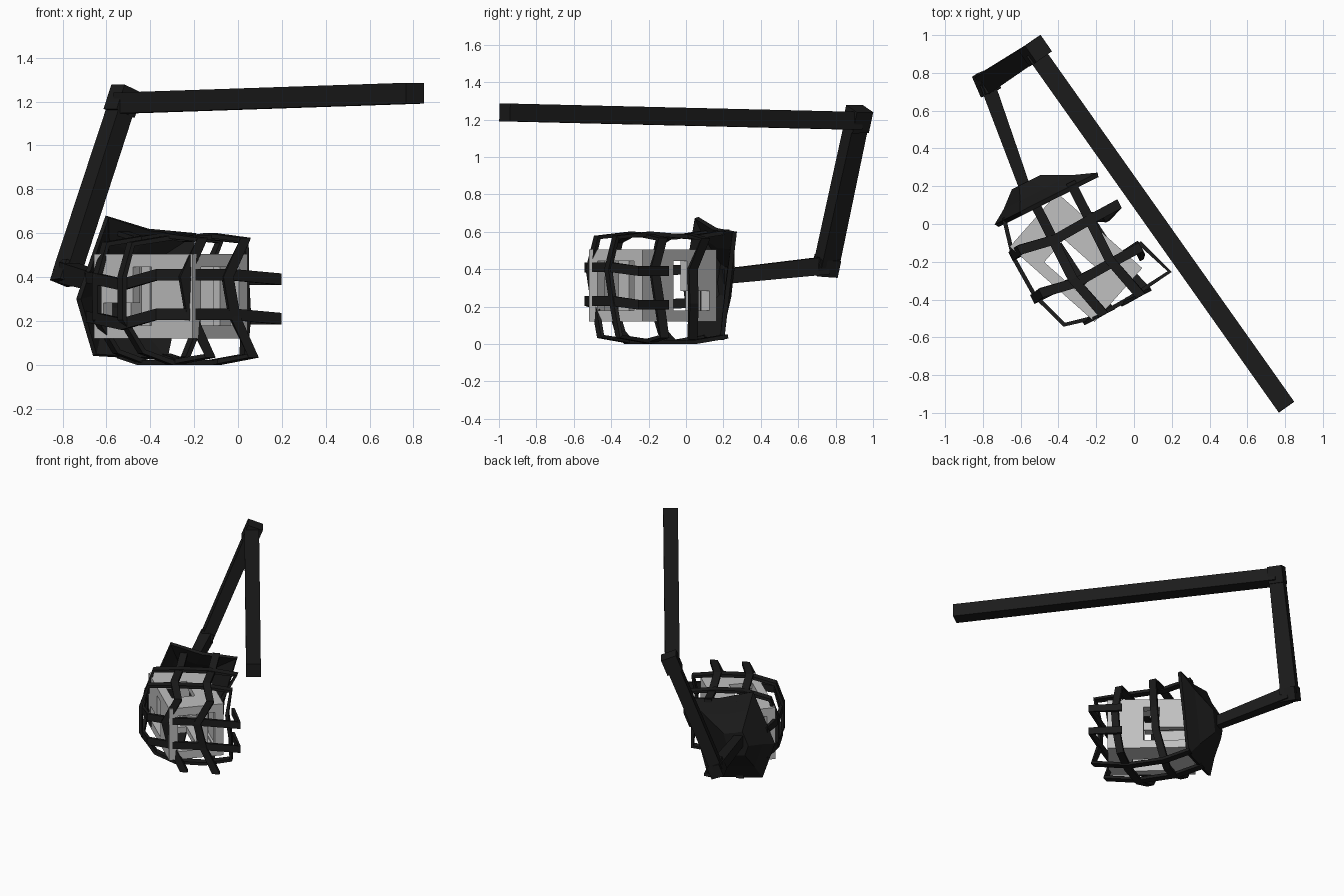
import bpy, bmesh, math
from mathutils import Vector, Matrix

cube = bpy.data.objects.get("Cube")
if cube:
    bpy.data.objects.remove(cube)


def material(name, value):
    m = bpy.data.materials.new(name)
    m.use_nodes = True
    col = (value, value, value, 1)
    m.diffuse_color = col
    bsdf = m.node_tree.nodes["Principled BSDF"]
    bsdf.inputs["Base Color"].default_value = col
    bsdf.inputs["Roughness"].default_value = 0.8
    return m


dark = material("dark metal", 0.011)
light = material("light grey", 0.53)

# Claw frame: AX points out of the claw, SIDE across it
AX, SIDE, UP = Vector((0.45, -0.893, 0)), Vector((0.893, 0.45, 0)), Vector((0, 0, 1))


def at(u, a, z):
    return SIDE * u + AX * a + UP * z


def finish(name, bm, mat):
    bmesh.ops.recalc_face_normals(bm, faces=bm.faces)
    me = bpy.data.meshes.new(name)
    bm.to_mesh(me)
    bm.free()
    me.materials.append(mat)
    ob = bpy.data.objects.new(name, me)
    bpy.context.collection.objects.link(ob)
    return ob


def bridge(bm, r0, r1):
    n = len(r0)
    for i in range(n):
        j = (i + 1) % n
        bm.faces.new((r0[i], r0[j], r1[j], r1[i]))


def beam(name, p, q, size0, size1, hint=UP):
    """Tapered rectangular bar from p to q; sizes are (width, height)."""
    p, q = Vector(p), Vector(q)
    d = (q - p).normalized()
    side = d.cross(hint).normalized()
    top = side.cross(d)
    bm = bmesh.new()
    rings = []
    for c, (w, h) in ((p, size0), (q, size1)):
        rings.append([bm.verts.new(c + side * sx * w / 2 + top * sz * h / 2)
                      for sx, sz in ((-1, -1), (1, -1), (1, 1), (-1, 1))])
    bridge(bm, *rings)
    for r in rings:
        bm.faces.new(r)
    return finish(name, bm, dark)


def strap(name, pts, normal, closed, width=0.052, thick=0.022):
    """Flat band following a path that lies roughly across the normal."""
    bm = bmesh.new()
    n = len(pts)
    rings = []
    for i, p in enumerate(pts):
        before = pts[i - 1] if closed or i else p
        after = pts[(i + 1) % n] if closed or i < n - 1 else p
        out = (after - before).cross(normal).normalized()
        rings.append([bm.verts.new(p + normal * sw * width / 2 + out * st * thick / 2)
                      for sw, st in ((-1, -1), (1, -1), (1, 1), (-1, 1))])
    for i in range(n if closed else n - 1):
        bridge(bm, rings[i], rings[(i + 1) % n])
    if not closed:
        bm.faces.new(rings[0])
        bm.faces.new(rings[-1])
    return finish(name, bm, dark)


# Arm: three bars and two joints
shoulder, elbow, wrist = Vector((0.807, -0.969, 1.238)), Vector((-0.527, 0.915, 1.193)), Vector((-0.78, 0.75, 0.42))
mount = at(-0.43, -0.43, 0.36)
along = (elbow - shoulder).normalized()
beam("long_arm", shoulder, elbow, (0.1, 0.095), (0.1, 0.095))
beam("middle_arm", elbow, wrist, (0.085, 0.1), (0.08, 0.115), along)
beam("short_arm", wrist, mount, (0.08, 0.095), (0.06, 0.08))
drop = (wrist - elbow).normalized()
beam("elbow_joint", elbow - drop * 0.07, elbow + drop * 0.05, (0.108, 0.106), (0.108, 0.106), along)
beam("wrist_joint", wrist - drop * 0.045, wrist + drop * 0.05, (0.09, 0.12), (0.09, 0.12), mount - wrist)

# Flared back cap of the claw
rim = [(-0.51, 0.68), (-0.29, 0.62), (-0.05, 0.6), (-0.13, 0.3),
       (-0.2, 0.02), (-0.574, 0.04), (-0.66, 0.3)]
hub = (-0.43, 0.34)
bm = bmesh.new()
levels = []
for scale, depth in ((1, -0.33), (0.66, -0.38), (0.28, -0.455)):
    levels.append([bm.verts.new(at(hub[0] + (u - hub[0]) * scale, depth,
                                   hub[1] + (z - hub[1]) * scale)) for u, z in rim])
bridge(bm, levels[0], levels[1])
bridge(bm, levels[1], levels[2])
bm.faces.new(levels[2])
cap = finish("claw_cap", bm, dark)
shell = cap.modifiers.new("thickness", "SOLIDIFY")
shell.thickness = 0.025
shell.offset = -1

# Cage: two bands in each of the three directions
# level bands: (across, along, rise), open towards the cap on the left
level_path = [(-0.6, -0.34, 0), (-0.65, -0.13, -0.01), (-0.64, 0.1, -0.035), (-0.57, 0.31, 0.01),
              (-0.4, 0.35, 0.01), (-0.2, 0.34, 0.01), (0.055, 0.31, -0.01), (-0.02, 0.1, -0.01)]
for z, tag in ((0.4, "upper"), (0.22, "lower")):
    strap("level_band_" + tag, [at(u, a, z + dz) for u, a, dz in level_path], UP, False)

# cross bands: (across, height, shift), shared right half, the rear one pulled in on the left
cross_path = [(-0.41, 0.01, 0.02), (-0.55, 0.06, 0), (-0.65, 0.21, 0), (-0.65, 0.4, 0),
              (-0.6, 0.55, -0.01), (-0.41, 0.58, 0.025), (-0.21, 0.58, 0.015), (-0.03, 0.56, 0.01)]
front_left = [(-0.05, 0.4, 0.05), (-0.03, 0.22, 0.03), (-0.03, 0.04, 0), (-0.21, 0.01, 0.02)]
rear_left = [(-0.12, 0.4, 0.04), (-0.13, 0.22, 0.03), (-0.2, 0.03, 0), (-0.3, 0.01, 0.02)]
for a, left, tag in ((-0.14, rear_left, "rear"), (0.115, front_left, "front")):
    strap("cross_band_" + tag, [at(u, a + da, z) for u, z, da in cross_path + left], AX, True)

# long bands: (along, height, sideways lean)
long_path = [(-0.35, 0.6, 0), (-0.14, 0.57, 0), (0.115, 0.59, 0), (0.35, 0.57, 0.06), (0.35, 0.4, -0.03),
             (0.34, 0.22, 0.01), (0.35, 0.04, 0.1), (0.115, 0.01, 0.03), (-0.14, 0.01, 0), (-0.34, 0.04, 0)]
for u, tag in ((-0.42, "right"), (-0.2, "left")):
    strap("long_band_" + tag, [at(u + du, a, z) for a, z, du in long_path], SIDE, False)

# Hollow crate held in the cage
HX, HY, HZ, T = 0.3, 0.19, 0.193, 0.06
place = Matrix.Translation((-0.307, -0.177, 0.312)) @ Matrix.Rotation(math.radians(-41.5), 4, "Z")
crate = bmesh.new()


def block(x0, x1, y0, y1, z0, z1):
    size = Matrix.Diagonal((x1 - x0, y1 - y0, z1 - z0, 1))
    mid = Matrix.Translation(((x0 + x1) / 2, (y0 + y1) / 2, (z0 + z1) / 2))
    bmesh.ops.create_cube(crate, size=1, matrix=place @ mid @ size)


for s in (-1, 1):
    ya, yb = sorted((s * HY, s * (HY - T)))
    za, zb = sorted((s * HZ, s * (HZ - T)))
    for e in (-1, 1):
        # posts and end rails
        xa, xb = sorted((e * HX, e * (HX - T)))
        block(xa, xb, ya, yb, -HZ, HZ)
        block(xa, xb, -HY, HY, za, zb)
        # long rails
        zc, zd = sorted((e * HZ, e * (HZ - T)))
        block(-HX, HX, ya, yb, zc, zd)
    # long side panels with a notch
    yc, yd = sorted((s * HY, s * (HY - 0.045)))
    block(-HX + T, -0.06, yc, yd, -0.03, HZ - T)
    block(0.05, HX - T, yc, yd, -HZ + T, HZ - T)
    # top and bottom plates
    zc, zd = sorted((s * HZ, s * (HZ - 0.045)))
    block(-HX + T, -0.11, -HY + T, HY - T, zc, zd)
    block(0.13, HX - T, -HY + T, HY - T, zc, zd)
    block(-0.11, 0.13, 0.03, HY - T, zc, zd)
    # narrow column in each open end
    xa, xb = sorted((s * (HX - 0.01), s * (HX - 0.05)))
    block(xa, xb, 0.01, 0.085, -HZ + T, HZ - T)
finish("crate", crate, light)
